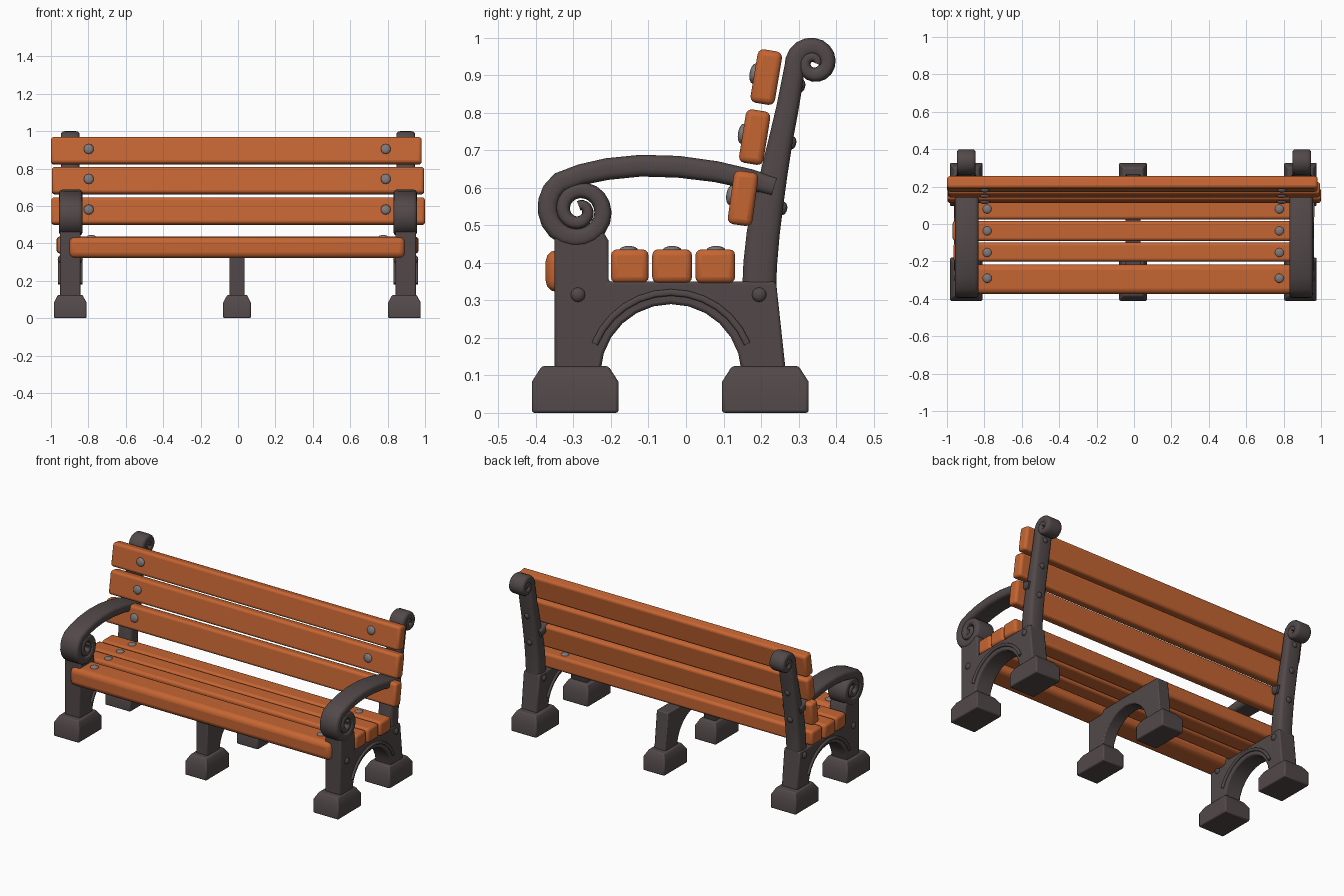
import bpy, bmesh, math
from mathutils import Matrix, Vector

if "Cube" in bpy.data.objects:
    bpy.data.objects.remove(bpy.data.objects["Cube"])


def material(name, rgb):
    m = bpy.data.materials.new(name)
    m.diffuse_color = (*rgb, 1)
    m.use_nodes = True
    m.node_tree.nodes["Principled BSDF"].inputs["Base Color"].default_value = m.diffuse_color
    return m


WOOD = material("orange wood", (0.56, 0.13, 0.032))
IRON = material("dark iron", (0.085, 0.066, 0.066))
STEEL = material("grey steel", (0.22, 0.19, 0.195))


def finish(name, bm, mat, bevel=0.0, segments=2, angle=35):
    bmesh.ops.recalc_face_normals(bm, faces=bm.faces)
    me = bpy.data.meshes.new(name)
    bm.to_mesh(me)
    bm.free()
    me.materials.append(mat)
    ob = bpy.data.objects.new(name, me)
    bpy.context.collection.objects.link(ob)
    if bevel:
        mod = ob.modifiers.new("bevel", 'BEVEL')
        mod.width, mod.segments = bevel, segments
        mod.limit_method, mod.angle_limit = 'ANGLE', math.radians(40)
    bpy.ops.object.select_all(action='DESELECT')
    ob.select_set(True)
    bpy.context.view_layer.objects.active = ob
    bpy.ops.object.shade_smooth_by_angle(angle=math.radians(angle))
    return ob


def slat(name, x0, x1, y, z, dy, dz, tilt=0, bevel=0.016):
    bm = bmesh.new()
    mat = (Matrix.Translation(((x0 + x1) / 2, y, z)) @ Matrix.Rotation(tilt, 4, 'X')
           @ Matrix.Diagonal((x1 - x0, dy, dz, 1)))
    bmesh.ops.create_cube(bm, size=1, matrix=mat)
    finish(name, bm, WOOD, bevel, 3)


def bolt(name, pos, direction, radius, height, mat):
    # flattened dome pointing along direction
    bm = bmesh.new()
    rot = Vector((0, 0, 1)).rotation_difference(Vector(direction)).to_matrix().to_4x4()
    bmesh.ops.create_uvsphere(
        bm, u_segments=12, v_segments=8, radius=1,
        matrix=Matrix.Translation(pos) @ rot @ Matrix.Diagonal((radius, radius, height, 1)))
    finish(name, bm, mat, angle=50)


def plate(name, outline, x, width, bevel):
    # side profile (y, z) extruded along x
    bm = bmesh.new()
    face = bm.faces.new([bm.verts.new((x - width / 2, y, z)) for y, z in outline])
    ext = bmesh.ops.extrude_face_region(bm, geom=[face])
    bmesh.ops.translate(bm, vec=(width, 0, 0),
                        verts=[v for v in ext["geom"] if isinstance(v, bmesh.types.BMVert)])
    finish(name, bm, IRON, bevel)


def sweep(name, path, x, width, corner=0.02):
    # rounded bar following (y, z, half thickness) points
    bm = bmesh.new()
    rings = []
    for i, (y, z, h) in enumerate(path):
        a, b = path[max(i - 1, 0)], path[min(i + 1, len(path) - 1)]
        t = Vector((b[0] - a[0], b[1] - a[1])).normalized()
        ring = []
        for sx, sn, start in ((1, 1, 0), (-1, 1, 90), (-1, -1, 180), (1, -1, 270)):
            for k in range(4):
                ang = math.radians(start + 30 * k)
                u = sx * (width / 2 - corner) + corner * math.cos(ang)
                n = sn * h * 0.35 + h * 0.65 * math.sin(ang)
                ring.append(bm.verts.new((x + u, y - t.y * n, z + t.x * n)))
        rings.append(ring)
    n = len(rings[0])
    for r, q in zip(rings, rings[1:]):
        for j in range(n):
            bm.faces.new((r[j], r[(j + 1) % n], q[(j + 1) % n], q[j]))
    bm.faces.new(rings[0])
    bm.faces.new(rings[-1])
    finish(name, bm, IRON, angle=50)


def spiral(cy, cz, start, turn, r0, r1, h0, h1, steps):
    out = []
    for i in range(steps + 1):
        f = i / steps
        a, r = math.radians(start + turn * f), r0 + (r1 - r0) * f
        out.append((cy + r * math.cos(a), cz + r * math.sin(a), h0 + (h1 - h0) * f))
    return out


def arc(radius, a0, a1, steps):
    angles = [math.radians(a0 + (a1 - a0) * i / steps) for i in range(steps + 1)]
    return [(-0.04 + radius * math.cos(a), 0.102 + radius * math.sin(a)) for a in angles]


def foot(name, x, y0, y1, half):
    bm = bmesh.new()
    rings = []
    for z, inset in ((0, 0), (0.083, 0), (0.125, 0.027)):
        hx, a, b = half - inset * 0.8, y0 + inset, y1 - inset
        rings.append([bm.verts.new(p) for p in
                      ((x - hx, a, z), (x + hx, a, z), (x + hx, b, z), (x - hx, b, z))])
    for r, q in zip(rings, rings[1:]):
        for j in range(4):
            bm.faces.new((r[j], r[(j + 1) % 4], q[(j + 1) % 4], q[j]))
    bm.faces.new(rings[0])
    bm.faces.new(rings[-1])
    finish(name, bm, IRON, 0.007, 2)


# leg profiles with an arched opening
arch = arc(0.188, 3, 177, 12)
back_side = [(0.24, 0.35), (0.266, 0.11)]
end_outline = [(-0.35, 0.11), (-0.35, 0.47), (-0.33, 0.49), (-0.225, 0.49),
               (-0.207, 0.46), (-0.207, 0.35)] + back_side + arch
middle_outline = [(-0.35, 0.11), (-0.35, 0.35)] + back_side + arch

# curled back post and curled armrest paths
post = [(0.195, 0.33, 0.045), (0.198, 0.40, 0.045), (0.206, 0.48, 0.044), (0.219, 0.56, 0.041),
        (0.235, 0.64, 0.036), (0.253, 0.73, 0.032), (0.270, 0.81, 0.03), (0.281, 0.87, 0.029)]
post += spiral(0.34, 0.932, 190, -560, 0.051, 0.010, 0.027, 0.011, 28)
arm = [(0.235, 0.603, 0.026), (0.17, 0.623, 0.027), (0.08, 0.643, 0.028), (-0.02, 0.656, 0.029),
       (-0.12, 0.659, 0.029), (-0.21, 0.65, 0.029), (-0.28, 0.635, 0.028)]
arm += spiral(-0.285, 0.54, 125, 690, 0.09, 0.012, 0.028, 0.013, 36)
trim = [(y, z, 0.009) for y, z in arc(0.219, 22, 158, 12)]

# end frames
for s, side in ((-1, "left"), (1, "right")):
    x = s * 0.897
    plate(side + "_end_frame", end_outline, x, 0.11, 0.008)
    sweep(side + "_back_post", post, x, 0.10)
    sweep(side + "_armrest", arm, x - s * 0.003, 0.125)
    for d in (-1, 1):
        sweep(side + "_arch_trim", trim, x + d * 0.055, 0.022, 0.007)
        for y in (-0.288, 0.195):
            bolt(side + "_frame_bolt", (x + d * 0.053, y, 0.315), (d, 0, 0), 0.02, 0.014, IRON)
    for y, z in ((0.258, 0.545), (0.282, 0.72), (0.306, 0.872)):
        bolt(side + "_post_bolt", (x, y, z), (0, 1, -0.18), 0.018, 0.012, IRON)

# feet and middle support
plate("middle_support", middle_outline, -0.005, 0.08, 0.006)
for x, half in ((-0.897, 0.087), (-0.005, 0.074), (0.89, 0.087)):
    foot("front_foot", x, -0.411, -0.18, half)
    foot("back_foot", x, 0.096, 0.327, half)

# seat slats and their bolts
slat("front_seat_slat", -0.903, 0.893, -0.295, 0.378, 0.158, 0.112, 0, 0.03)
seat = ((-0.15, 0.1, -0.965, 0.955), (-0.037, 0.106, -0.97, 0.96), (0.078, 0.106, -0.96, 0.965))
for y, dy, x0, x1 in seat:
    slat("seat_slat", x0, x1, y, 0.391, dy, 0.09)
for y in (-0.29, -0.153, -0.037, 0.08):
    for x in (-0.785, 0.777):
        bolt("seat_bolt", (x, y, 0.434), (0, 0, 1), 0.025, 0.011, STEEL)

# leaning back slats and their bolts
back = ((0.152, 0.572, 8, -0.998, 1.0), (0.183, 0.735, 9, -0.995, 0.995),
        (0.214, 0.895, 9.5, -1.0, 0.982))
for y, z, deg, x0, x1 in back:
    a = math.radians(-deg)
    slat("back_slat", x0, x1, y, z, 0.066, 0.144, a)
    front = Vector((0, -math.cos(a), -math.sin(a)))
    for x in (-0.798, 0.79):
        bolt("back_bolt", Vector((x, y, z + 0.004)) + front * 0.033, front, 0.027, 0.012, STEEL)
